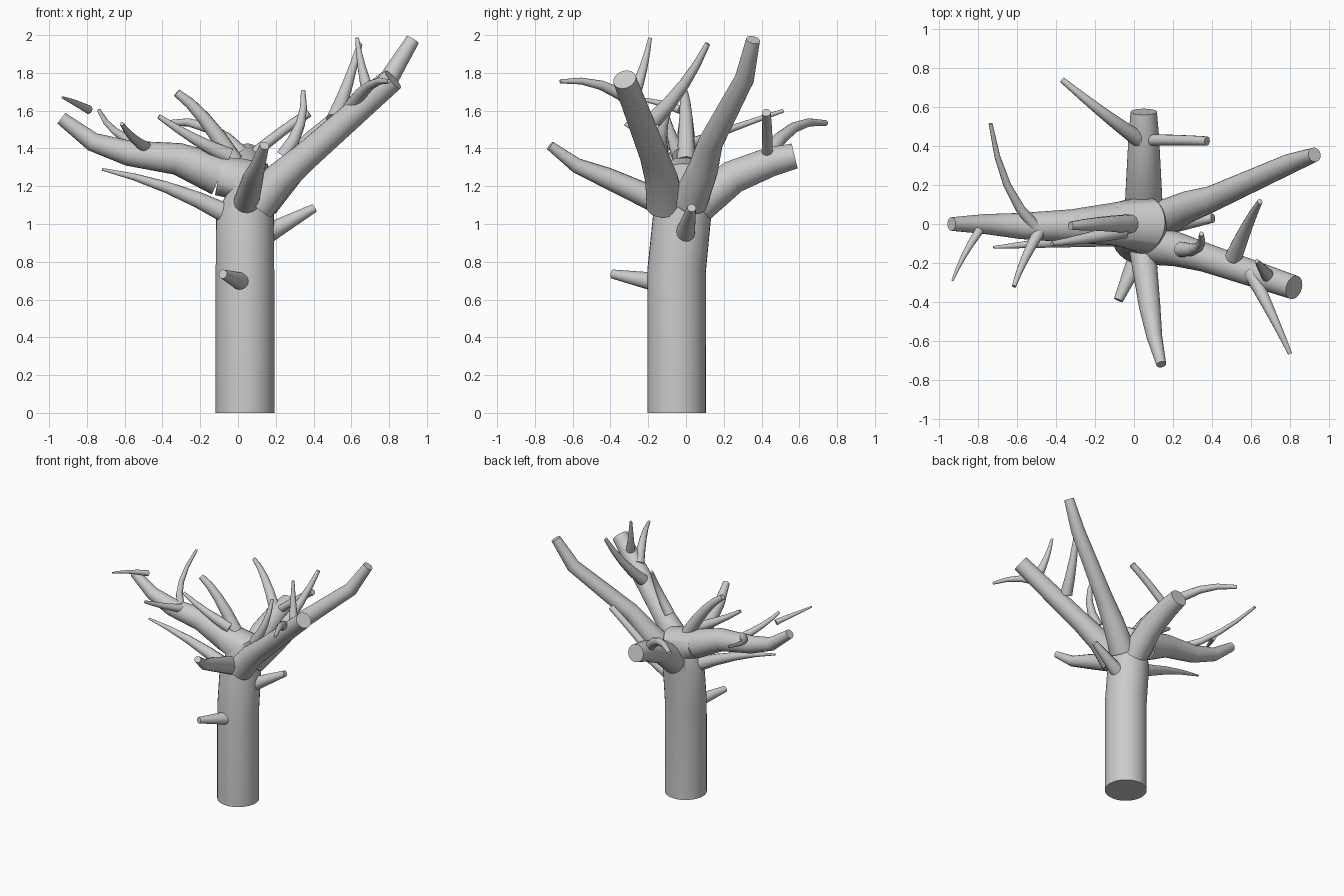
import bpy, bmesh, math
from mathutils import Vector

if "Cube" in bpy.data.objects:
    bpy.data.objects.remove(bpy.data.objects["Cube"])


def limb(name, pts, r0, r1, sides=16, power=1.0):
    """Tapered tube through the points, closed at both ends."""
    pts = [Vector(p) for p in pts]
    n = len(pts)
    dirs = [(pts[i + 1] - pts[i]).normalized() for i in range(n - 1)]
    tans = [dirs[0]] + [(a + b).normalized() for a, b in zip(dirs, dirs[1:])] + [dirs[-1]]
    u = tans[0].orthogonal().normalized()
    bm = bmesh.new()
    rings = []
    for i, (p, t) in enumerate(zip(pts, tans)):
        r = r0 + (r1 - r0) * (i / (n - 1)) ** power
        if i:
            u = tans[i - 1].rotation_difference(t) @ u
        u = (u - t * u.dot(t)).normalized()
        v = t.cross(u)
        rings.append([bm.verts.new(p + r * (math.cos(a) * u + math.sin(a) * v))
                      for a in (2 * math.pi * k / sides for k in range(sides))])
    for a, b in zip(rings, rings[1:]):
        for k in range(sides):
            j = (k + 1) % sides
            bm.faces.new((a[k], a[j], b[j], b[k]))
    bm.faces.new(rings[0][::-1])
    bm.faces.new(rings[-1])
    me = bpy.data.meshes.new(name)
    bm.to_mesh(me)
    bm.free()
    ob = bpy.data.objects.new(name, me)
    bpy.context.collection.objects.link(ob)
    bpy.context.view_layer.objects.active = ob
    ob.select_set(True)
    bpy.ops.object.shade_smooth_by_angle(angle=math.radians(50))
    ob.select_set(False)


def twig(name, start, mid, end, r0, r1):
    """Thin limb following a parabola through three points."""
    a, m, b = Vector(start), Vector(mid), Vector(end)
    c = 2 * m - (a + b) / 2
    path = [a * (1 - t) ** 2 + c * 2 * t * (1 - t) + b * t * t for t in (0, .25, .5, .75, 1)]
    limb(name, path, r0, r1, sides=12)


# Trunk and the left limb growing from its top
limb("trunk", [(.037, -.05, 0), (.037, -.05, .75), (.037, -.02, 1.05), (.045, 0, 1.23), (-.1, 0, 1.26)],
     .155, .11, sides=32, power=5)
limb("left_limb", [(-.1, 0, 1.26), (-.32, -.01, 1.345), (-.58, -.01, 1.375), (-.77, 0, 1.435), (-.935, 0, 1.56)],
     .11, .035, sides=24, power=.8)

# Main limbs
limb("back_right_limb", [(.13, .02, 1.12), (.28, .09, 1.29), (.4, .13, 1.43), (.8, .31, 1.77), (.925, .355, 1.975)],
     .095, .037, sides=24)
limb("front_right_limb", [(.1, -.11, 1.1), (.22, -.13, 1.24), (.36, -.17, 1.36), (.82, -.325, 1.765)],
     .1, .062, sides=24)
limb("front_limb", [(.04, -.1, 1.1), (.08, -.42, 1.245), (.105, -.58, 1.31), (.14, -.72, 1.415)], .07, .025)
limb("back_limb", [(.05, .04, 1.08), (.05, .25, 1.25), (.05, .45, 1.33), (.05, .575, 1.36)], .1, .068, sides=24)

# Trunk stubs
limb("right_stub", [(.12, -.01, .93), (.405, .03, 1.085)], .057, .023)
limb("front_stub", [(.04, -.12, .685), (-.08, -.39, .735)], .055, .024)
twig("left_long_twig", (-.05, -.06, 1.05), (-.38, -.09, 1.195), (-.72, -.12, 1.29), .055, .007)

# Twigs on the back limb
twig("back_limb_left_twig", (.03, .43, 1.36), (-.16, .57, 1.51), (-.37, .74, 1.535), .042, .015)
twig("back_limb_right_twig", (.07, .43, 1.36), (.22, .43, 1.48), (.375, .425, 1.59), .03, .024)

# Twigs on the left limb
twig("left_limb_low_twig", (-.05, -.03, 1.36), (-.23, -.07, 1.45), (-.42, -.1, 1.57), .045, .013)
twig("left_limb_upright_twig", (-.02, 0, 1.33), (-.18, 0, 1.56), (-.325, -.01, 1.695), .05, .022)
twig("left_limb_front_twig", (-.48, -.03, 1.4), (-.56, -.18, 1.46), (-.615, -.32, 1.53), .032, .011)
twig("left_limb_back_twig", (-.5, -.02, 1.41), (-.65, .2, 1.49), (-.735, .515, 1.6), .03, .01)
twig("left_limb_end_twig", (-.79, -.03, 1.605), (-.87, -.16, 1.645), (-.93, -.29, 1.67), .023, .006)

# Twigs on the front right limb
twig("right_limb_outer_twig", (.6, -.25, 1.62), (.7, -.45, 1.735), (.8, -.665, 1.755), .04, .011)
twig("right_limb_inner_twig", (.51, -.17, 1.55), (.58, -.01, 1.74), (.645, .115, 1.955), .045, .014)
twig("right_limb_tip_twig", (.69, -.27, 1.7), (.655, -.225, 1.83), (.63, -.19, 1.985), .035, .01)
twig("right_limb_base_twig", (.24, -.13, 1.36), (.33, -.12, 1.53), (.345, -.05, 1.705), .04, .012)
